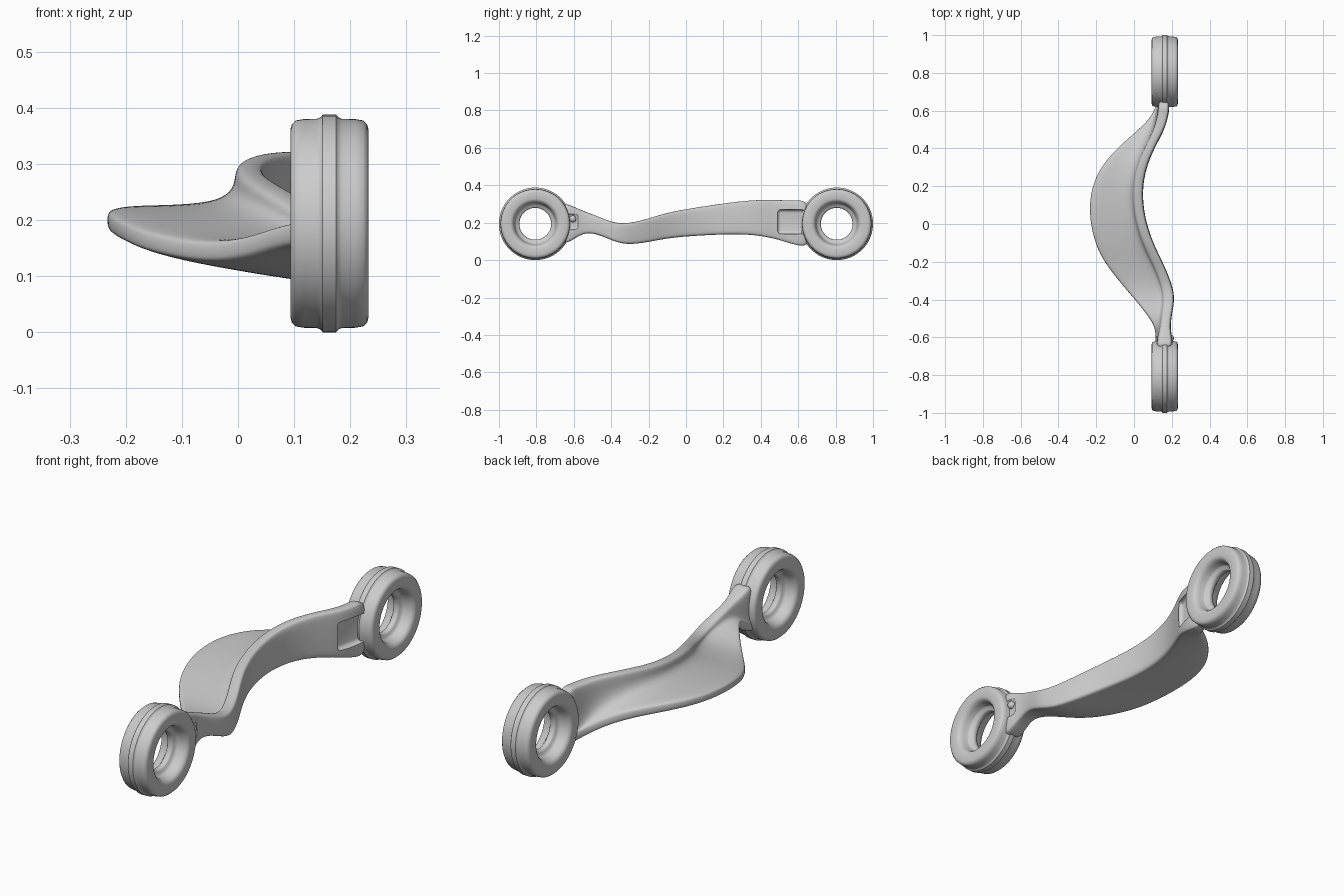
import bpy, bmesh, math
from mathutils import Vector, Matrix

if "Cube" in bpy.data.objects:
    bpy.data.objects.remove(bpy.data.objects["Cube"])

RX, RZ, RY = 0.163, 0.194, 0.806   # ring centre offsets


def make(name, bm):
    bmesh.ops.remove_doubles(bm, verts=bm.verts, dist=1e-6)
    bmesh.ops.recalc_face_normals(bm, faces=bm.faces)
    me = bpy.data.meshes.new(name)
    bm.to_mesh(me)
    bm.free()
    ob = bpy.data.objects.new(name, me)
    bpy.context.collection.objects.link(ob)
    return ob


def finish(ob, angle=40):
    bpy.ops.object.select_all(action='DESELECT')
    ob.select_set(True)
    bpy.context.view_layer.objects.active = ob
    bpy.ops.object.convert(target='MESH')
    bpy.ops.object.shade_smooth_by_angle(angle=math.radians(angle))


# End rings: half profile (x offset, radius), mirrored and revolved about x
half = [(0, .085), (.010, .086), (.015, .092), (.018, .104), (.026, .108),
        (.045, .112), (.058, .117), (.066, .124), (.0695, .134), (.0695, .168),
        (.067, .177), (.060, .1835), (.045, .186), (.022, .1865),
        (.016, .189), (.012, .194), (0, .194)]
profile = half + [(-x, r) for x, r in reversed(half[1:-1])]


def ring(name, y):
    bm = bmesh.new()
    n = 72
    loops = []
    for i in range(n):
        a = 2 * math.pi * i / n
        loops.append([bm.verts.new((RX + x, y + r * math.cos(a), RZ + r * math.sin(a)))
                      for x, r in profile])
    m = len(profile)
    for i in range(n):
        a, b = loops[i], loops[(i + 1) % n]
        for j in range(m):
            k = (j + 1) % m
            bm.faces.new((a[j], a[k], b[k], b[j]))
    finish(make(name, bm), 50)


ring("front_ring", -RY)
ring("rear_ring", RY)

# Twisted arm stations:
# y, web outer x, web thickness, flange edge x, web top z, web bottom z, flange edge z
stations = [
    (-.67, .205, .085, .115, .315, .075, .105),
    (-.61, .205, .085, .112, .290, .100, .130),
    (-.55, .192, .055, .115, .263, .142, .175),
    (-.48, .200, .055, .070, .238, .138, .172),
    (-.40, .217, .060, .005, .203, .100, .148),
    (-.32, .203, .060, -.065, .192, .072, .140),
    (-.20, .152, .060, -.160, .222, .088, .158),
    (-.10, .100, .060, -.208, .255, .110, .178),
    (.05, .052, .055, -.240, .281, .122, .198),
    (.20, .044, .055, -.226, .303, .129, .205),
    (.32, .072, .055, -.165, .318, .130, .203),
    (.42, .118, .055, -.070, .323, .118, .190),
    (.50, .163, .060, .025, .321, .100, .160),
    (.58, .187, .062, .105, .318, .076, .112),
    (.67, .192, .062, .125, .324, .064, .090)]


def section(xr, w, xl, zt, zb, ze):
    zr = min(ze + .022, zt - .012)
    xl = min(xl, xr - w - .004)
    pts = [Vector(p) for p in ((xr, zb), (xr, zt), (xr - w, zt), (xr - w - .002, zr),
                               (xl, ze + .024), (xl, ze - .022))]
    out = []
    for i, p in enumerate(pts):
        if i == 3:            # concave root stays a single soft point
            out.append(p)
            continue
        for q in (pts[i - 1], pts[(i + 1) % 6]):
            d = q - p
            out.append(p + d.normalized() * min(.011, d.length * .3))
    return out


bm = bmesh.new()
loops = [[bm.verts.new((p.x, s[0], p.y)) for p in section(*s[1:])] for s in stations]
for a, b in zip(loops, loops[1:]):
    for j in range(len(a)):
        k = (j + 1) % len(a)
        bm.faces.new((a[j], a[k], b[k], b[j]))
bm.faces.new(loops[0])
bm.faces.new(loops[-1])
arm = make("twisted_arm", bm)
sub = arm.modifiers.new("smooth", 'SUBSURF')
sub.levels = sub.render_levels = 3


# Rounded pockets cut in the outer face at each end
def pocket(name, loc, size, rot):
    bm = bmesh.new()
    bmesh.ops.create_cube(bm, size=1)
    bmesh.ops.scale(bm, vec=size, verts=bm.verts)
    bmesh.ops.bevel(bm, geom=bm.edges[:], offset=.018, segments=4, profile=.5, affect='EDGES')
    bm.transform(Matrix.Translation(loc) @ Matrix.Rotation(rot, 4, 'Z'))
    cutter = make(name, bm)
    cutter.hide_render = True
    mod = arm.modifiers.new(name, 'BOOLEAN')
    mod.operation, mod.object, mod.solver = 'DIFFERENCE', cutter, 'EXACT'
    return cutter


cutters = [pocket("rear_pocket_cutter", (.190, .56, .205), (.07, .155, .13), -.24),
           pocket("front_pocket_cutter", (.218, -.605, .205), (.05, .07, .09), 0)]
finish(arm, 40)
for c in cutters:
    bpy.data.objects.remove(c)

# Small round stud inside the front pocket
bm = bmesh.new()
bmesh.ops.create_uvsphere(bm, u_segments=24, v_segments=12, radius=.018)
bm.transform(Matrix.Translation((.194, -.605, .22)))
finish(make("front_stud", bm), 60)
